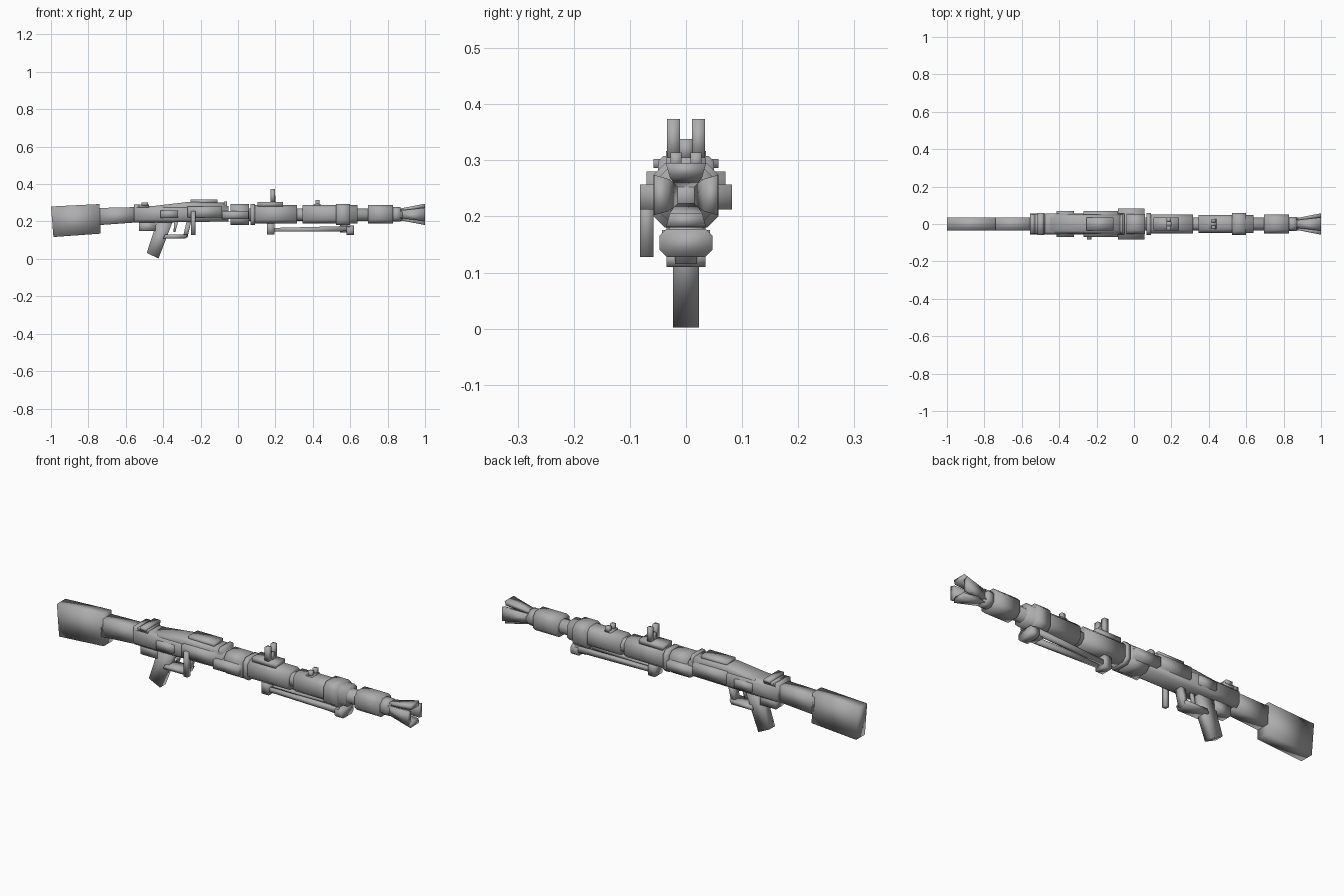
import bpy
import bmesh

if "Cube" in bpy.data.objects:
    bpy.data.objects.remove(bpy.data.objects["Cube"], do_unlink=True)

steel = bpy.data.materials.new("grey steel")
steel.use_nodes = True
GREY = (0.42, 0.42, 0.42, 1)
steel.diffuse_color = GREY
steel.node_tree.nodes["Principled BSDF"].inputs["Base Color"].default_value = GREY


def skin(name, rings):
    """Join matching rings of points into one closed smooth solid."""
    bm = bmesh.new()
    loops = [[bm.verts.new(p) for p in ring] for ring in rings]
    n = len(loops[0])
    for a, b in zip(loops, loops[1:]):
        for i in range(n):
            j = (i + 1) % n
            bm.faces.new((a[i], a[j], b[j], b[i]))
    bm.faces.new(loops[0][::-1])
    bm.faces.new(loops[-1])
    bmesh.ops.recalc_face_normals(bm, faces=bm.faces)
    mesh = bpy.data.meshes.new(name)
    bm.to_mesh(mesh)
    bm.free()
    mesh.materials.append(steel)
    mesh.shade_smooth()
    obj = bpy.data.objects.new(name, mesh)
    bpy.context.collection.objects.link(obj)
    return obj


def box(name, x0, x1, y0, y1, z0, z1):
    return skin(name, [[(x, y0, z0), (x, y1, z0), (x, y1, z1), (x, y0, z1)]
                       for x in (x0, x1)])


def side_profile(name, points, half):
    """Outline in x and z, extruded evenly across y."""
    return skin(name, [[(x, y, z) for x, z in points] for y in (-half, half)])


def octagon(x, z0, z1, h, c):
    return [(x, -h, z0 + c), (x, -h + c, z0), (x, h - c, z0), (x, h, z0 + c),
            (x, h, z1 - c), (x, h - c, z1), (x, -h + c, z1), (x, -h, z1 - c)]


def tube(name, x0, x1, z0, z1, h, c=0.02):
    return skin(name, [octagon(x, z0, z1, h, c) for x in (x0, x1)])


# Shoulder stock and its neck
side_profile("shoulder_stock",
             [(-1, .28), (-.74, .293), (-.735, .135), (-.987, .117)], .035)
side_profile("stock_neck",
             [(-.75, .272), (-.54, .277), (-.54, .195), (-.75, .18)], .035)

# Receiver with a sloping feed cover
skin("receiver", [octagon(x, .195, top, .057, .016)
                  for x, top in ((-.555, .283), (-.4, .283))]
     + [octagon(-.05, .2, .283, .057, .016)])
skin("feed_cover", [octagon(x, .24, top, .05, .012)
                    for x, top in ((-.45, .283), (-.27, .304), (-.06, .3))])
box("cover_plate", -.255, -.11, -.036, .036, .295, .317)
box("feed_block", -.27, -.085, -.07, .07, .22, .28)
box("ejection_block", -.415, -.32, -.07, .07, .218, .26)
box("charging_handle", -.25, -.228, -.082, -.058, .128, .255)
box("rear_receiver_cap", -.555, -.53, -.05, .05, .21, .292)

# Rear notch sight
box("rear_sight_base", -.545, -.475, -.05, .05, .275, .292)
box("rear_sight_bar", -.515, -.48, -.058, .058, .286, .302)

# Grip, lower housing and trigger guard
side_profile("pistol_grip",
             [(-.43, .21), (-.345, .21), (-.425, .002), (-.488, .032)], .023)
box("lower_housing", -.53, -.44, -.03, .03, .148, .2)
side_profile("trigger_guard_bar",
             [(-.39, .13), (-.27, .13), (-.28, .11), (-.4, .11)], .035)
side_profile("trigger_guard_front",
             [(-.275, .2), (-.25, .2), (-.27, .115), (-.295, .115)], .02)
side_profile("trigger",
             [(-.34, .2), (-.32, .2), (-.335, .145), (-.345, .145)], .008)

# Barrel joint
tube("barrel_joint", -.04, .058, .182, .293, .054)
box("joint_side_block", -.085, .055, -.082, .082, .212, .257)
tube("joint_ring", .068, .09, .182, .293, .058)
tube("cover_hinge", -.075, -.06, .21, .308, .05, .01)

# Barrel jacket sections: start, end, bottom, top, half width
for name, *size in (
        ("inner_barrel", .05, .88, .203, .27, .035),
        ("rear_jacket", .09, .315, .19, .287, .05),
        ("front_jacket", .345, .64, .19, .287, .047),
        ("jacket_collar", .525, .6, .18, .294, .058),
        ("muzzle_sleeve", .695, .83, .19, .288, .05),
        ("muzzle_neck", .825, .87, .2, .278, .037)):
    tube(name, *size)

# Flared muzzle made from four splayed plates
MID = .238
for name, axis, sign in (("top", 1, 1), ("bottom", 1, -1),
                         ("left", 0, 1), ("right", 0, -1)):
    rings = []
    for x, inner, outer, half in ((.86, .012, .03, .02), (1, .032, .057, .036)):
        ring = []
        for reach, across in ((inner, -half * .8), (inner, half * .8),
                              (outer, half), (outer, -half)):
            a, b = reach * sign, across
            ring.append((x, b, MID + a) if axis else (x, a, MID + b))
        rings.append(ring)
    skin("muzzle_plate_" + name, rings)

# Tall sight and small front sight, each with paired posts
box("tall_sight_base", .105, .24, -.036, .036, .28, .305)
box("tall_sight_bridge", .175, .2, -.012, .012, .3, .338)
box("front_sight_base", .405, .44, -.028, .028, .28, .293)
for side, s in (("right", -1), ("left", 1)):
    near, far = sorted((s * .011, s * .034))
    box("tall_sight_post_" + side, .175, .198, near, far, .3, .374)
    near, far = sorted((s * .008, s * .028))
    box("front_sight_post_" + side, .415, .436, near, far, .285, .314)

# Folded bipod
box("bipod_mount", .155, .195, -.03, .03, .13, .195)
tube("bipod_foot", .58, .62, .128, .178, .047, .012)
box("bipod_collar", .545, .585, -.03, .03, .14, .19)
for side, s in (("right", -1), ("left", 1)):
    skin("bipod_leg_" + side,
         [[(x, s * mid - .009, z0), (x, s * mid + .009, z0),
           (x, s * mid + .009, z1), (x, s * mid - .009, z1)]
          for x, mid, z0, z1 in ((.17, .014, .145, .165), (.6, .034, .148, .176))])
